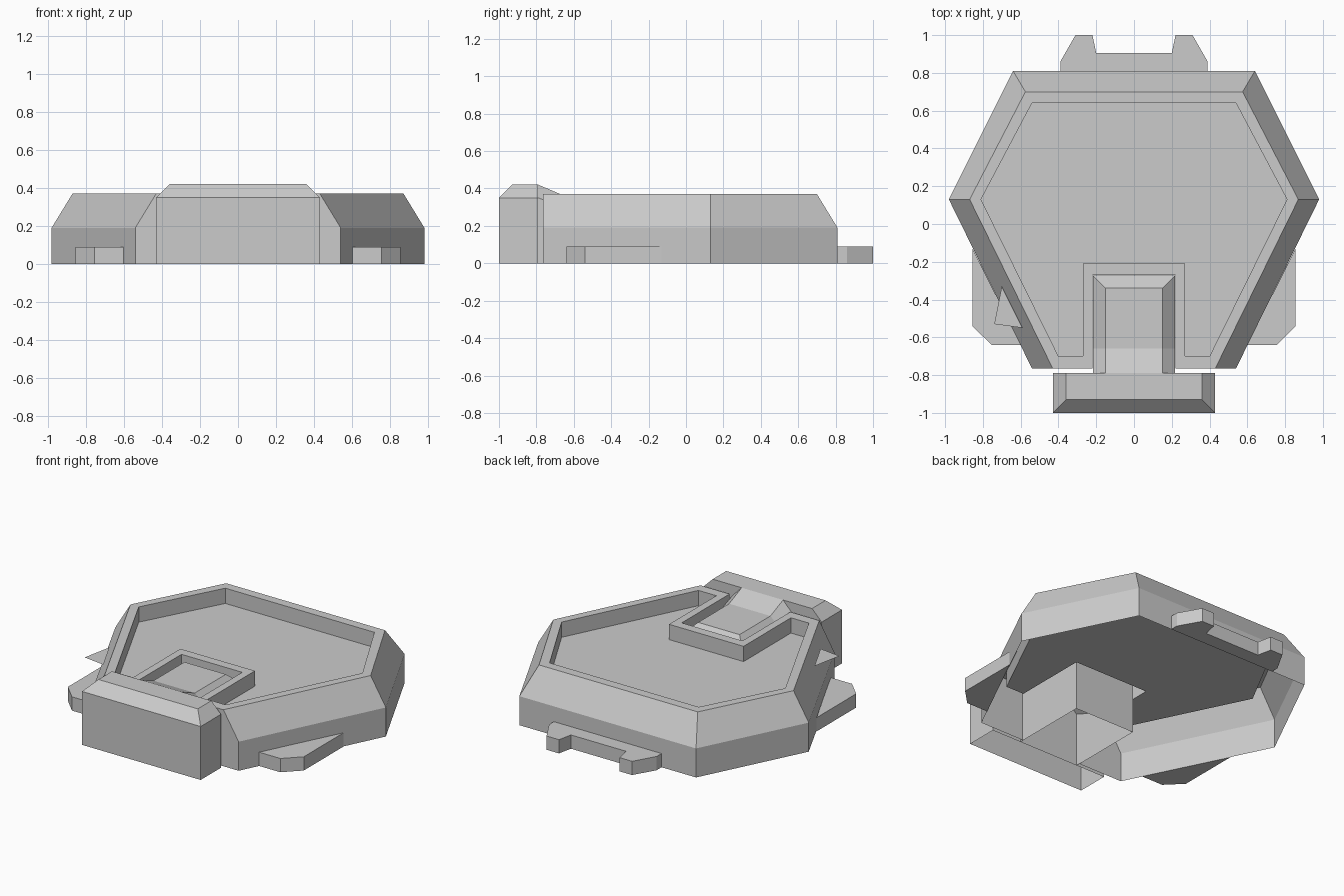
import bpy, bmesh

if "Cube" in bpy.data.objects:
    bpy.data.objects.remove(bpy.data.objects["Cube"])


def loft(name, rings, caps=(), mirror=False):
    """Join equal-length closed rings of 3D points; caps are index lists into the vertex list."""
    bm = bmesh.new()
    n = len(rings[0])
    v = [bm.verts.new(p) for ring in rings for p in ring]
    for r in range(len(rings) - 1):
        for i in range(n):
            j = (i + 1) % n
            bm.faces.new((v[r * n + i], v[r * n + j], v[r * n + n + j], v[r * n + n + i]))
    for cap in caps:
        bm.faces.new([v[i] for i in cap])
    if len(rings) > 1:
        bmesh.ops.recalc_face_normals(bm, faces=bm.faces)
    mesh = bpy.data.meshes.new(name)
    bm.to_mesh(mesh)
    bm.free()
    ob = bpy.data.objects.new(name, mesh)
    bpy.context.collection.objects.link(ob)
    if mirror:
        ob.modifiers.new("mirror", 'MIRROR')
    return ob


def ring(half, z):
    """Mirror the +x half of an outline into a closed ring at height z."""
    return [(x, y, z) for x, y in half] + [(-x, y, z) for x, y in reversed(half)]


# Hexagonal shell, open below, with a front notch and a sunken tray on top
outer = [(.22, -.27), (.22, -.765), (.54, -.765), (.98, .13), (.64, .81)]
rim = [(.22, -.27), (.22, -.765), (.43, -.765), (.87, .13), (.575, .70)]
tray = [(.27, -.21), (.27, -.70), (.40, -.70), (.81, .13), (.54, .64)]
loft("body_shell",
     [ring(outer, 0), ring(outer, .19), ring(rim, .37), ring(tray, .37), ring(tray, .27)],
     [range(40, 50)])

# Front bar with chamfered top, open below
bar = [(.43, -1), (.43, -.79)]
loft("front_bar", [ring(bar, 0), ring(bar, .35), ring([(.36, -.93), (.36, -.79)], .42)],
     [range(8, 12)])

# Arm running from the bar into the body notch, rising to the bar
arm = [(.217, -.79), (.217, -.66), (.217, -.273)]
heights = [.42, .365, .365, .365, .365, .42]
top = [(x, y, z) for (x, y, _), z in
       zip(ring([(.15, -.79), (.15, -.66), (.15, -.34)], 0), heights)]
shoulder = [(x, y, z) for (x, y, _), z in zip(ring(arm, 0), [.35, .30, .30, .30, .30, .35])]
loft("arm", [ring(arm, 0), shoulder, top], [(12, 13, 16, 17), (13, 14, 15, 16)])

# Low feet on both sides
foot = [(.855, -.13), (.855, -.54), (.755, -.64), (.60, -.64)]
loft("side_feet", [[(x, y, z) for x, y in foot] for z in (0, .09)],
     [range(4), range(4, 8)], mirror=True)

# Rear clip with two prongs
clip = [(.39, .81), (.39, .86), (.31, 1), (.22, 1), (.20, .905)]
loft("rear_clip", [ring(clip, 0), ring(clip, .09)], [range(10), range(10, 20)])

# Small flat fin on the left slope
loft("side_fin", [[(-.70, -.33, .31), (-.74, -.53, .31), (-.59, -.55, .31)]], [range(3)])
